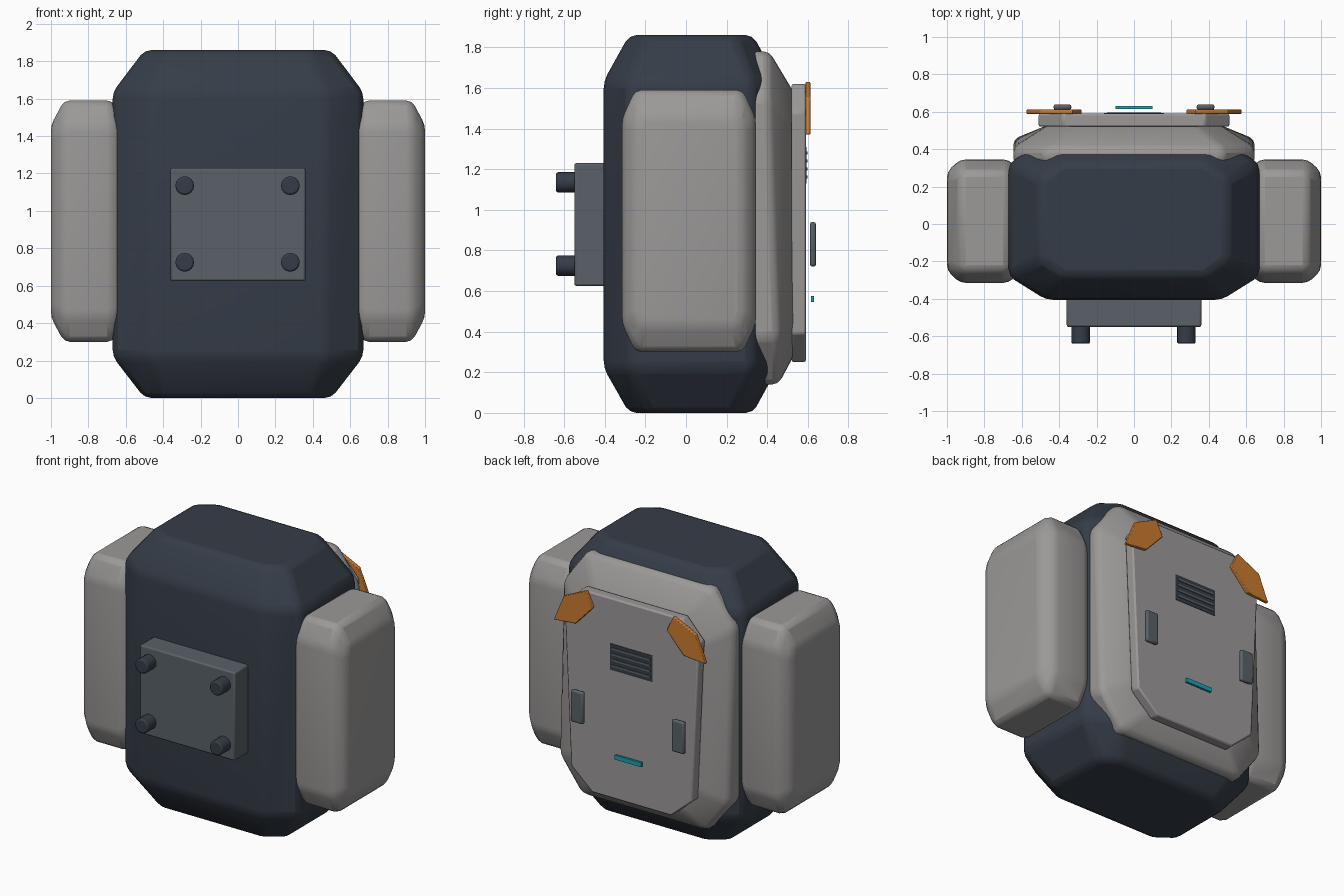
import bpy, bmesh, math
from mathutils import Vector, Matrix

if "Cube" in bpy.data.objects:
    bpy.data.objects.remove(bpy.data.objects["Cube"])


def material(name, rgb):
    m = bpy.data.materials.new(name)
    m.diffuse_color = (*rgb, 1)
    m.use_nodes = True
    m.node_tree.nodes["Principled BSDF"].inputs["Base Color"].default_value = m.diffuse_color
    return m


NAVY = material("dark_navy", (0.036, 0.046, 0.064))
GREY = material("warm_grey", (0.33, 0.32, 0.315))
STEEL = material("steel_grey", (0.10, 0.12, 0.138))
ORANGE = material("orange", (0.60, 0.20, 0.03))
CYAN = material("cyan", (0.01, 0.36, 0.45))


def octagon(a0, a1, b0, b1, ca, cb):
    """Rectangle a0..a1 by b0..b1 with cut corners."""
    return [(a0 + ca, b0), (a1 - ca, b0), (a1, b0 + cb), (a1, b1 - cb),
            (a1 - ca, b1), (a0 + ca, b1), (a0, b1 - cb), (a0, b0 + cb)]


def loft(name, rings, mat, bevel=0.0, segments=2, angle=35):
    """Closed skin through rings of equal length."""
    bm = bmesh.new()
    rows = [[bm.verts.new(p) for p in ring] for ring in rings]
    n = len(rows[0])
    for r, s in zip(rows, rows[1:]):
        for i in range(n):
            bm.faces.new((r[i], r[(i + 1) % n], s[(i + 1) % n], s[i]))
    bm.faces.new(rows[0])
    bm.faces.new(rows[-1])
    bmesh.ops.recalc_face_normals(bm, faces=bm.faces)
    me = bpy.data.meshes.new(name)
    bm.to_mesh(me)
    bm.free()
    me.materials.append(mat)
    ob = bpy.data.objects.new(name, me)
    bpy.context.collection.objects.link(ob)
    if bevel:
        mod = ob.modifiers.new("bevel", 'BEVEL')
        mod.width, mod.segments = bevel, segments
        mod.limit_method, mod.angle_limit = 'ANGLE', math.radians(15)
    bpy.ops.object.select_all(action='DESELECT')
    bpy.context.view_layer.objects.active = ob
    ob.select_set(True)
    bpy.ops.object.shade_smooth_by_angle(angle=math.radians(angle))
    return ob


def slab(name, outline, y0, y1, mat, bevel=0.0):
    """Outline in x and z, thickened along y."""
    return loft(name, [[(x, y, z) for x, z in outline] for y in (y0, y1)], mat, bevel)


def box(name, x0, x1, y0, y1, z0, z1, mat, bevel=0.0):
    return slab(name, [(x0, z0), (x1, z0), (x1, z1), (x0, z1)], y0, y1, mat, bevel)


# main body: cut-corner column narrowing at both ends
wide = octagon(-0.67, 0.67, -0.405, 0.45, 0.20, 0.125)
narrow = octagon(-0.50, 0.50, -0.28, 0.33, 0.12, 0.09)
loft("main_body", [[(x, y, z) for x, y in ring] for ring, z in
                   ((narrow, 0), (wide, 0.22), (wide, 1.635), (narrow, 1.86))],
     NAVY, 0.035)

# rear shell: sloped cover on the back of the body
rim = octagon(-0.645, 0.645, 0.14, 1.78, 0.17, 0.23)
face = octagon(-0.46, 0.46, 0.28, 1.58, 0.13, 0.16)
loft("rear_shell", [[(x, 0.32, z) for x, z in rim],
                    [(x, 0.41 if z > 0.9 else 0.455, z) for x, z in rim],
                    [(x, 0.53, z) for x, z in face]], GREY, 0.03)

# back plate: wider at the top, corners cut
half = [(0.30, 0.25), (0.46, 0.39), (0.51, 1.48), (0.38, 1.62)]
slab("back_plate", half + [(-x, z) for x, z in reversed(half)], 0.52, 0.59, GREY, 0.01)

# vent panel with slats
box("vent_panel", -0.16, 0.16, 0.58, 0.593, 1.13, 1.31, NAVY)
for i in range(4):
    z = 1.155 + i * 0.039
    box("vent_slat", -0.145, 0.145, 0.59, 0.597, z, z + 0.014, STEEL)

# glowing strip below the vent
box("light_strip", -0.10, 0.10, 0.615, 0.63, 0.545, 0.575, CYAN)

# paired parts on both sides
pent = [(0.575, 1.37), (0.50, 1.55), (0.33, 1.63), (0.28, 1.525), (0.41, 1.385)]
pod = octagon(-0.315, 0.345, 0.30, 1.59, 0.065, 0.14)
pod_end = octagon(-0.25, 0.28, 0.43, 1.46, 0.03, 0.06)
for s, side in ((1, "right"), (-1, "left")):
    loft(side + "_side_pod", [[(s * x, y, z) for y, z in ring] for ring, x in
                              ((pod_end, 0.60), (pod, 0.67), (pod, 0.93), (pod_end, 1.0))],
         GREY, 0.03)
    slab(side + "_corner_guard", [(s * x, z) for x, z in pent], 0.588, 0.612, ORANGE, 0.004)
    x0, x1 = sorted((s * 0.335, s * 0.43))
    box(side + "_latch", x0, x1, 0.61, 0.64, 0.72, 0.94, STEEL, 0.012)

# front mounting block with four round studs
box("mount_block", -0.36, 0.36, -0.55, -0.39, 0.625, 1.23, STEEL, 0.01)
for x in (-0.285, 0.28):
    for z in (0.725, 1.135):
        circle = [(x + 0.05 * math.cos(a), z + 0.05 * math.sin(a))
                  for a in (i * math.tau / 16 for i in range(16))]
        ob = slab("mount_stud", circle, -0.64, -0.54, NAVY)
        mod = ob.modifiers.new("bevel", 'BEVEL')
        mod.width, mod.segments = 0.01, 2
        mod.limit_method, mod.angle_limit = 'ANGLE', math.radians(50)
